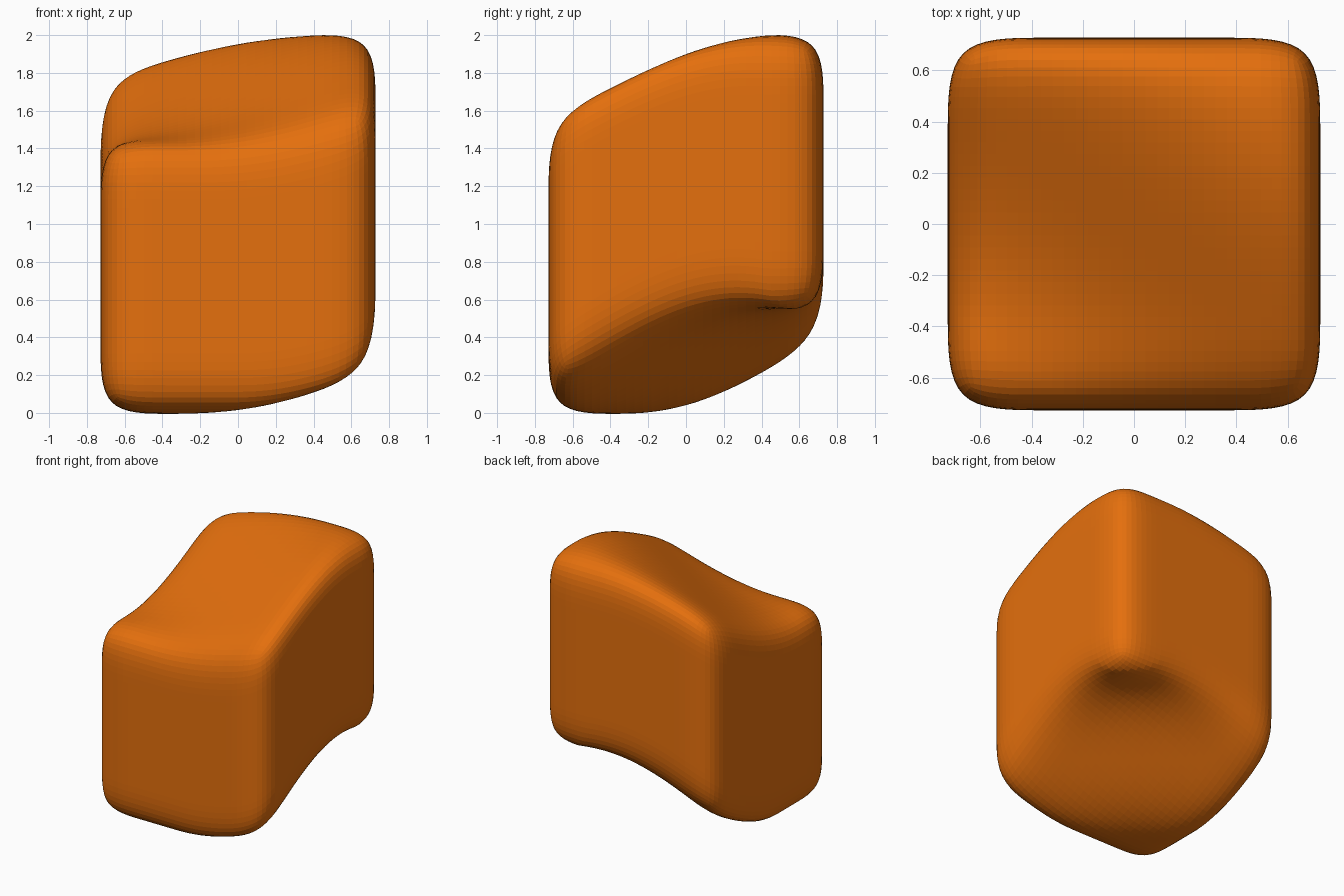
import bpy
import bmesh
from math import sin, radians

HALF = 0.728      # half width of the block
SWELL = 0.277     # height of the wave

default = bpy.data.objects.get("Cube")
if default:
    bpy.data.objects.remove(default, do_unlink=True)

# One flat orange
orange = bpy.data.materials.new("orange")
orange.use_nodes = True
colour = (0.78, 0.16, 0.004, 1)
orange.diffuse_color = colour
orange.node_tree.nodes["Principled BSDF"].inputs["Base Color"].default_value = colour

# Cube cut in quarters, so that subdivision leaves flat sides and soft edges
mesh = bpy.data.meshes.new("wavy_block")
bm = bmesh.new()
bmesh.ops.create_cube(bm, size=2 * HALF)
bmesh.ops.subdivide_edges(bm, edges=bm.edges[:], cuts=3, use_grid_fill=True)
bm.to_mesh(mesh)
bm.free()
mesh.materials.append(orange)
block = bpy.data.objects.new("wavy_block", mesh)
bpy.context.collection.objects.link(block)

soften = block.modifiers.new("soften", "SUBSURF")
soften.levels = soften.render_levels = 3
bpy.context.view_layer.objects.active = block
block.select_set(True)
bpy.ops.object.modifier_apply(modifier=soften.name)

# Vertical wave running across the block, tighter towards the bottom and
# level past its trough and crest, with the block lifted onto the ground
for v in block.data.vertices:
    x, y, z = v.co
    low = 0.5 - 0.5 * z / HALF
    phase = (73 + 22 * low) * x + (103 + 17 * low) * y - 8 * low
    phase = max(-90, min(90 + 22 * low, phase))
    v.co.z = 1 + z + SWELL * sin(radians(phase))
block.data.shade_flat()
